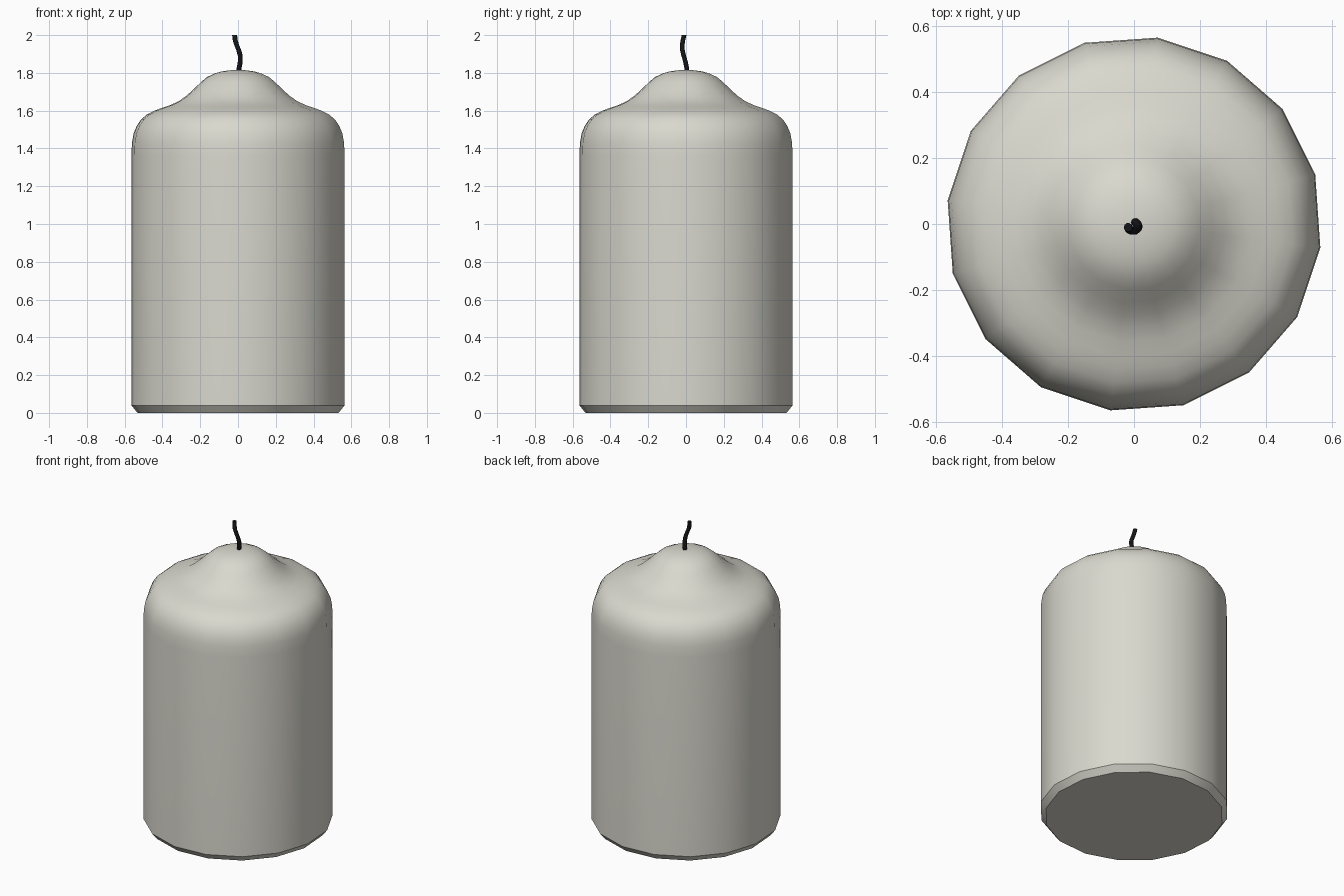
import bpy, bmesh, math
from mathutils import Vector

if "Cube" in bpy.data.objects:
    bpy.data.objects.remove(bpy.data.objects["Cube"])


def material(name, rgb):
    m = bpy.data.materials.new(name)
    m.diffuse_color = (*rgb, 1)
    m.use_nodes = True
    m.node_tree.nodes["Principled BSDF"].inputs["Base Color"].default_value = m.diffuse_color
    return m


def finish(name, bm, mat, angle):
    bmesh.ops.recalc_face_normals(bm, faces=bm.faces[:])
    me = bpy.data.meshes.new(name)
    bm.to_mesh(me)
    bm.free()
    me.materials.append(mat)
    ob = bpy.data.objects.new(name, me)
    bpy.context.collection.objects.link(ob)
    bpy.ops.object.select_all(action='DESELECT')
    ob.select_set(True)
    bpy.context.view_layer.objects.active = ob
    bpy.ops.object.shade_smooth_by_angle(angle=math.radians(angle))


def skin(bm, rings):
    for a, b in zip(rings, rings[1:]):
        n = len(a)
        for i in range(n):
            j = (i + 1) % n
            bm.faces.new((a[i], a[j], b[j], b[i]))


wax = material("ivory wax", (0.70, 0.69, 0.62))
char = material("charred black", (0.008, 0.008, 0.009))

# Candle body: 16-sided lathe, chamfered foot, rounded shoulder, domed peak
profile = [(0.537, 0), (0.569, 0.04), (0.569, 1.36), (0.566, 1.43),
           (0.557, 1.48), (0.54, 1.52), (0.516, 1.555), (0.485, 1.58),
           (0.445, 1.60), (0.405, 1.615), (0.36, 1.63), (0.317, 1.65),
           (0.28, 1.675), (0.24, 1.71), (0.20, 1.749), (0.165, 1.778),
           (0.125, 1.797), (0.085, 1.808), (0.04, 1.814)]
bm = bmesh.new()
rings = []
for r, z in profile:
    rings.append([bm.verts.new((r * math.cos(t), r * math.sin(t), z))
                  for t in (math.radians(15.25 + 22.5 * i) for i in range(16))])
skin(bm, rings)
bm.faces.new(rings[0][::-1])
tip = bm.verts.new((0, 0, 1.815))
for i in range(16):
    bm.faces.new((rings[-1][i], rings[-1][(i + 1) % 16], tip))
finish("candle_body", bm, wax, 35)

# Wick: thin bent tube swept along a short path
path = [Vector(p) for p in [(0.0, 0.006, 1.79), (0.006, 0.004, 1.825),
        (0.012, -0.003, 1.86), (0.012, -0.012, 1.89), (0.004, -0.019, 1.92),
        (-0.008, -0.02, 1.95), (-0.015, -0.016, 1.975), (-0.018, -0.01, 2.0)]]
bm = bmesh.new()
rings = []
for p in path:
    rings.append([bm.verts.new(p + Vector((0.013 * math.cos(t), 0.013 * math.sin(t), 0)))
                  for t in (math.tau * i / 10 for i in range(10))])
skin(bm, rings)
bm.faces.new(rings[0][::-1])
bm.faces.new(rings[-1])
finish("wick", bm, char, 40)
